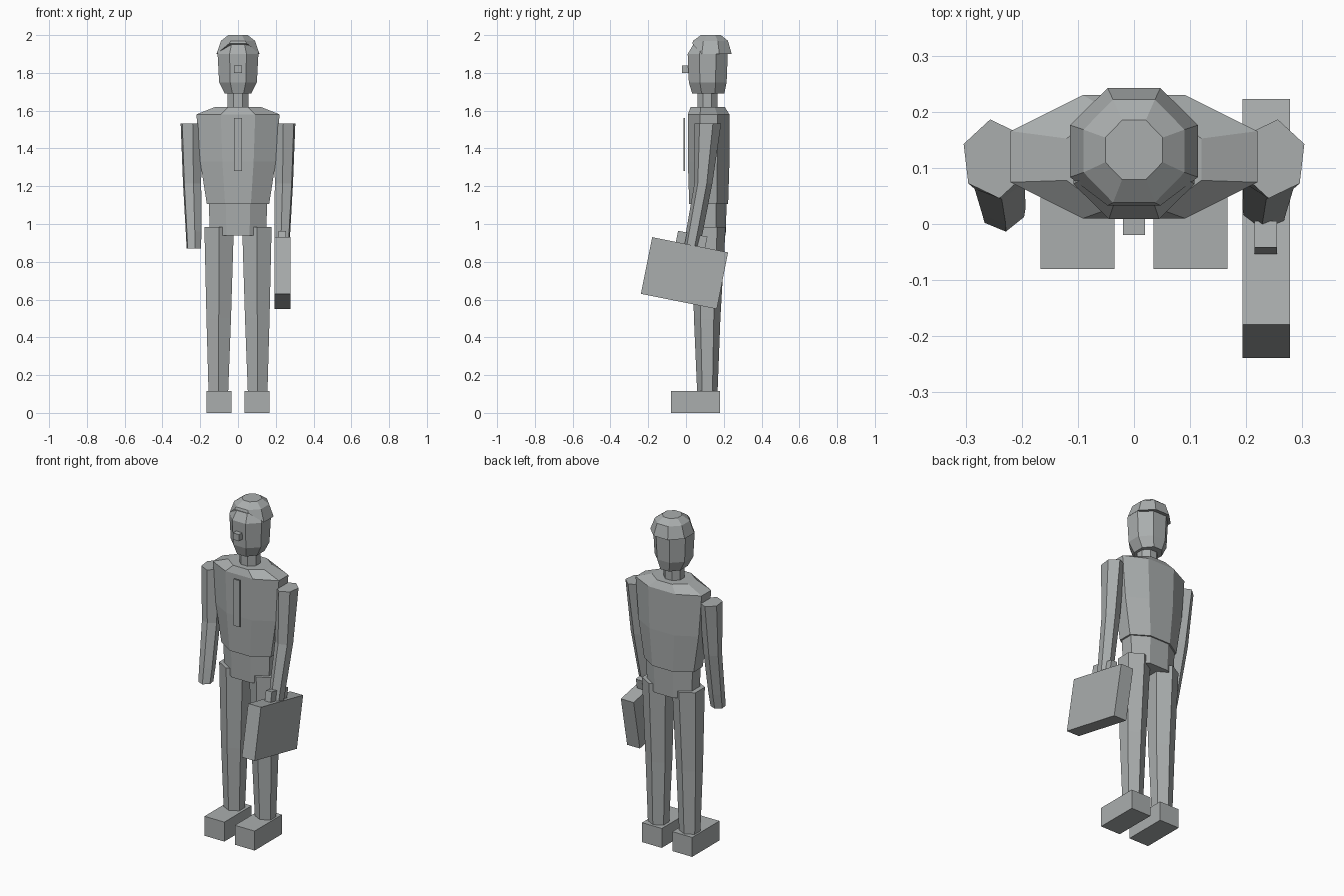
import bpy, bmesh, math
from mathutils import Matrix

if "Cube" in bpy.data.objects:
    bpy.data.objects.remove(bpy.data.objects["Cube"])

grey = bpy.data.materials.new("plain grey")
grey.diffuse_color = (0.40, 0.42, 0.42, 1)
grey.use_nodes = True
grey.node_tree.nodes["Principled BSDF"].inputs["Base Color"].default_value = grey.diffuse_color


def finish(name, bm):
    bmesh.ops.recalc_face_normals(bm, faces=bm.faces)
    me = bpy.data.meshes.new(name)
    bm.to_mesh(me)
    bm.free()
    me.materials.append(grey)
    ob = bpy.data.objects.new(name, me)
    bpy.context.collection.objects.link(ob)
    return ob


def box(name, x, y, z, tilt=0):
    """Box from (min, max) ranges, tilted about x through its centre."""
    bm = bmesh.new()
    mid = [(a + b) / 2 for a, b in (x, y, z)]
    size = [b - a for a, b in (x, y, z)]
    m = (Matrix.Translation(mid) @ Matrix.Rotation(math.radians(tilt), 4, 'X')
         @ Matrix.Diagonal((*size, 1)))
    bmesh.ops.create_cube(bm, size=1, matrix=m)
    return finish(name, bm)


def loft(name, rings, n, phase, scale=1.0):
    """Skin stacked n-sided rings given as (cx, cy, z, rx, ry)."""
    bm = bmesh.new()
    loops = []
    for cx, cy, z, rx, ry in rings:
        angles = [math.radians(phase + 360 * i / n) for i in range(n)]
        loops.append([bm.verts.new((cx + rx * scale * math.cos(a),
                                    cy + ry * scale * math.sin(a), z)) for a in angles])
    for lo, hi in zip(loops, loops[1:]):
        for i in range(n):
            j = (i + 1) % n
            bm.faces.new((lo[i], lo[j], hi[j], hi[i]))
    bm.faces.new(loops[0][::-1])
    bm.faces.new(loops[-1])
    return finish(name, bm)


def octagon(name, rings):
    # flat sides face front, back, left and right
    return loft(name, rings, 8, 22.5, 1 / math.cos(math.pi / 8))


# Torso, pelvis and neck
octagon("torso", [(0, .12, 1.105, .165, .103), (0, .12, 1.33, .20, .11),
                  (0, .12, 1.58, .22, .11), (0, .115, 1.62, .12, .09)])
octagon("pelvis", [(0, .12, .94, .148, .09), (0, .12, 1.11, .155, .095)])
octagon("neck", [(0, .113, 1.59, .055, .053), (0, .113, 1.70, .055, .053)])

# Head, hair and nose
octagon("head", [(0, .118, 1.69, .07, .085), (0, .115, 1.75, .10, .10),
                 (0, .115, 1.90, .108, .106), (0, .12, 1.97, .075, .07)])
hair = octagon("hair", [(0, .13, 1.90, .114, .112), (0, .13, 1.97, .09, .092),
                        (0, .132, 2.0, .051, .053)])
for v in hair.data.vertices:          # raise the hairline at the forehead
    if v.co.z < 1.91 and v.co.y < .03:
        v.co.z, v.co.y = 1.955, .033
box("nose", (-.02, .02), (-.02, .02), (1.80, 1.84))

# Tie
box("tie", (-.02, .02), (-.014, -.005), (1.28, 1.56))

# Limbs and feet, one of each per side
for side, s in (("left", -1), ("right", 1)):
    loft(side + "_leg", [(s * .104, .113, .11, .06, .054), (s * .102, .112, .50, .075, .07),
                         (s * .10, .12, .985, .09, .09)], 6, 90)
    loft(side + "_arm", [(s * .234, .028, .87, .041, .042), (s * .235, .045, .96, .045, .045),
                         (s * .243, .092, 1.215, .052, .048),
                         (s * .248, .116, 1.533, .060, .071)], 6, 90 - s * 8)
    box(side + "_foot", sorted((s * .035, s * .167)), (-.08, .18), (0, .117))

# Briefcase with two handle posts
TILT = -11.3
box("briefcase", (.193, .278), (-.213, .197), (.587, .893), TILT)
for i, (y, z) in enumerate(((-.025, .925), (.083, .903))):
    box("handle_post_%d" % (i + 1), (.215, .255), (y - .024, y + .024), (z - .035, z + .035), TILT)
